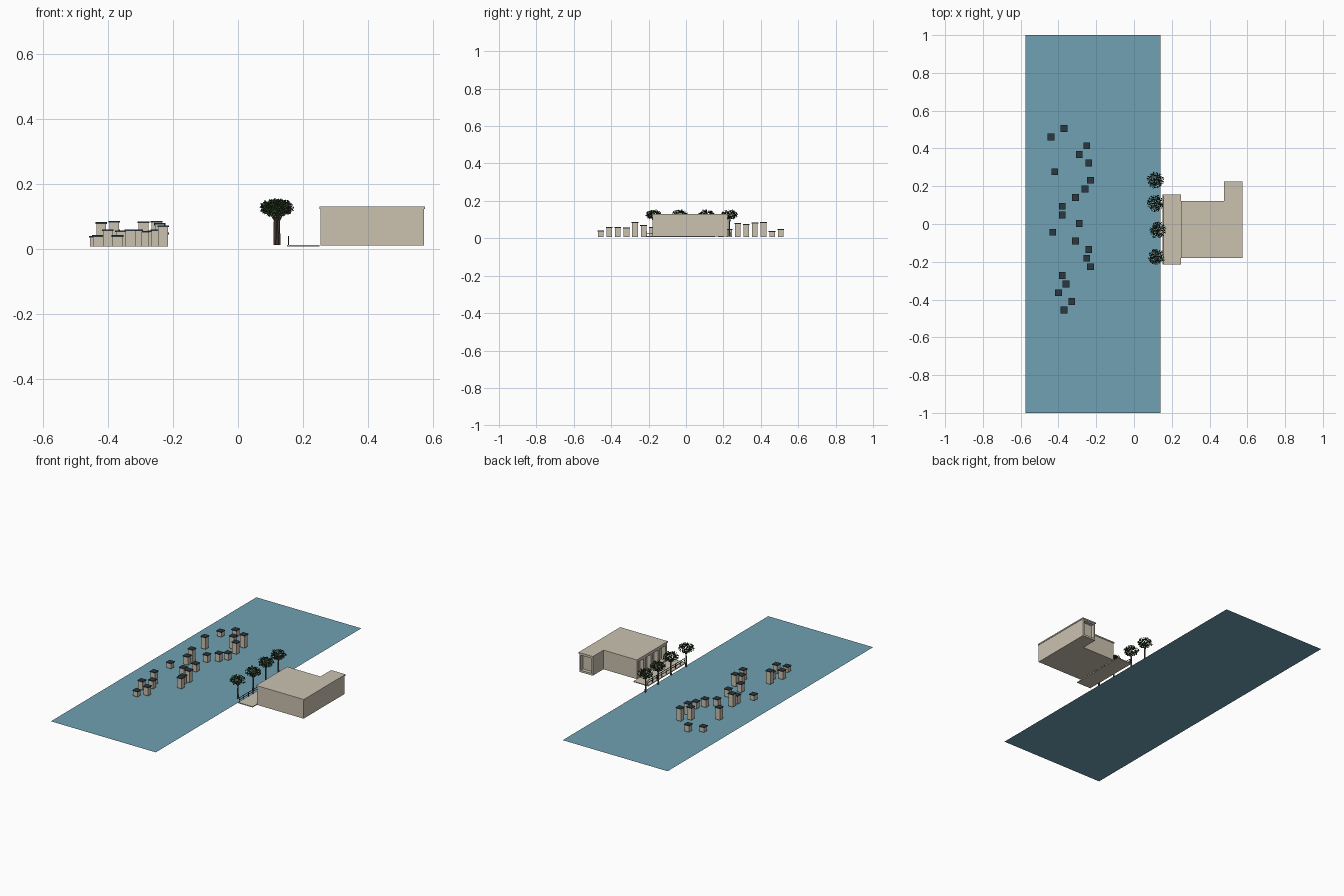
import bpy, bmesh, random
from math import cos, sin, tau
from mathutils import Vector, Matrix

random.seed(4)
if "Cube" in bpy.data.objects:
    bpy.data.objects.remove(bpy.data.objects["Cube"])


def material(name, *srgb):
    lin = [((c / 255 + 0.055) / 1.055) ** 2.4 for c in srgb] + [1]
    m = bpy.data.materials.new(name)
    m.use_nodes = True
    m.diffuse_color = lin
    m.node_tree.nodes["Principled BSDF"].inputs["Base Color"].default_value = lin
    return m


WATER = material("water blue", 112, 161, 178)
STONE = material("sandstone", 203, 194, 176)
SLATE = material("dark slate", 42, 56, 64)
BARK = material("bark brown", 88, 72, 60)
LEAF = material("leaf green", 66, 92, 54)
DARK_LEAF = material("shaded leaf green", 38, 58, 36)


def finish(name, bm, *mats):
    me = bpy.data.meshes.new(name)
    bm.to_mesh(me)
    bm.free()
    for m in mats:
        me.materials.append(m)
    ob = bpy.data.objects.new(name, me)
    bpy.context.collection.objects.link(ob)
    return ob


def box(bm, x, y, z, mat=0):
    """Add a box from (min, max) pairs."""
    size = [b - a for a, b in (x, y, z)]
    mid = [(a + b) / 2 for a, b in (x, y, z)]
    vs = bmesh.ops.create_cube(bm, size=1, matrix=Matrix.LocRotScale(mid, None, size))["verts"]
    for f in {f for v in vs for f in v.link_faces}:
        f.material_index = mat


def rod(bm, a, b, r1, r2, sides=6):
    """Add a tapered rod from a to b."""
    a, b = Vector(a), Vector(b)
    d = b - a
    rot = d.to_track_quat('Z', 'Y').to_matrix().to_4x4()
    bmesh.ops.create_cone(bm, cap_ends=True, segments=sides, radius1=r1, radius2=r2,
                          depth=d.length, matrix=Matrix.Translation((a + b) / 2) @ rot)


def prism(name, outline, z0, z1, mat):
    bm = bmesh.new()
    face = bm.faces.new([bm.verts.new((x, y, z0)) for x, y in outline])
    top = bmesh.ops.extrude_face_region(bm, geom=[face])["geom"]
    bmesh.ops.translate(bm, vec=(0, 0, z1 - z0),
                        verts=[g for g in top if isinstance(g, bmesh.types.BMVert)])
    bmesh.ops.recalc_face_normals(bm, faces=bm.faces)
    return finish(name, bm, mat)


# Water surface
bm = bmesh.new()
bm.faces.new([bm.verts.new((x, y, 0.001)) for x, y in
              ((-0.575, -1), (0.14, -1), (0.14, 1), (-0.575, 1))])
finish("water", bm, WATER)


# L-shaped house with a thin roof slab
def l_shape(g):
    return [(0.253 - g, -0.178 - g), (0.572 + g, -0.178 - g), (0.572 + g, 0.222 + g),
            (0.48 - g, 0.222 + g), (0.48 - g, 0.118 + g), (0.253 - g, 0.118 + g)]


house = prism("house_walls", l_shape(0), 0.01, 0.122, STONE)
prism("house_roof", l_shape(0.003), 0.122, 0.13, STONE)

# Recessed bays facing the water and a framed recess in the back wing
bm = bmesh.new()
for i in range(4):
    y = -0.16 + i * 0.07
    box(bm, (0.2, 0.28), (y, y + 0.05), (0.02, 0.11))
box(bm, (0.49, 0.562), (0.2, 0.3), (0.022, 0.114))
cutter = finish("recess_cutter", bm)
cutter.hide_render = True
cutter.hide_viewport = True
cut = house.modifiers.new("recesses", 'BOOLEAN')
cut.object = cutter
cut.operation = 'DIFFERENCE'
cut.solver = 'EXACT'

# Waterside deck
bm = bmesh.new()
box(bm, (0.15, 0.25), (-0.215, 0.155), (0.007, 0.012))
finish("deck", bm, STONE)

# Deck railing
bm = bmesh.new()
for i in range(9):
    y = -0.21 + i * 0.045
    box(bm, (0.154, 0.157), (y - 0.0015, y + 0.0015), (0.012, 0.04))
for z in (0.026, 0.038):
    box(bm, (0.154, 0.157), (-0.21, 0.15), (z, z + 0.002))
finish("railing", bm, SLATE)

# Standing blocks with overhanging slate caps, evenly spaced along y
block_x = [-.37, -.44, -.25, -.29, -.24, -.42, -.23, -.26, -.31, -.38, -.38,
           -.29, -.43, -.31, -.24, -.25, -.23, -.38, -.36, -.4, -.33, -.37]
block_top = [.05, .04, .086, .084, .077, .082, .05, .057, .053, .086, .06,
             .055, .042, .06, .08, .06, .072, .086, .057, .06, .06, .042]
bm = bmesh.new()
for i, (x, h) in enumerate(zip(block_x, block_top)):
    y = 0.506 - i * 0.0458
    for half, z0, z1, mat in ((0.015, 0.007, h - 0.005, 0), (0.018, h - 0.005, h, 1)):
        box(bm, (x - half, x + half), (y - half, y + half), (z0, z1), mat)
finish("capped_blocks", bm, STONE, SLATE)


# Trees: trunk, spreading branches and a crown of loose leaves
def tree(name, x, y):
    bm = bmesh.new()
    fork = Vector((x, y, 0.095))
    rod(bm, (x, y, 0.012), fork, 0.005, 0.0035)
    for k in range(6):
        a = k * tau / 6
        rod(bm, fork - Vector((0, 0, 0.01)),
            fork + Vector((cos(a) * 0.025, sin(a) * 0.025, 0.035)), 0.002, 0.001, 4)
    finish(name + "_trunk", bm, BARK)

    bm = bmesh.new()
    centre = Vector((x, y, 0.126))
    for _ in range(330):
        d = Vector([random.gauss(0, 1) for _ in range(3)]).normalized()
        d *= random.uniform(0.35, 1) ** 0.6
        p = centre + Vector((d.x * 0.045, d.y * 0.045, d.z * 0.027))
        u = Vector([random.gauss(0, 1) for _ in range(3)]).normalized()
        v = u.orthogonal().normalized()
        s = random.uniform(0.004, 0.006)
        f = bm.faces.new([bm.verts.new(p + c) for c in
                          (u * s, v * s * 0.7, -u * s, -v * s * 0.7)])
        f.material_index = int(random.random() < 0.5)
    finish(name + "_leaves", bm, LEAF, DARK_LEAF)


for i, (x, y) in enumerate(((0.113, 0.232), (0.113, 0.11), (0.126, -0.033), (0.12, -0.172))):
    tree(f"tree_{i + 1}", x, y)
